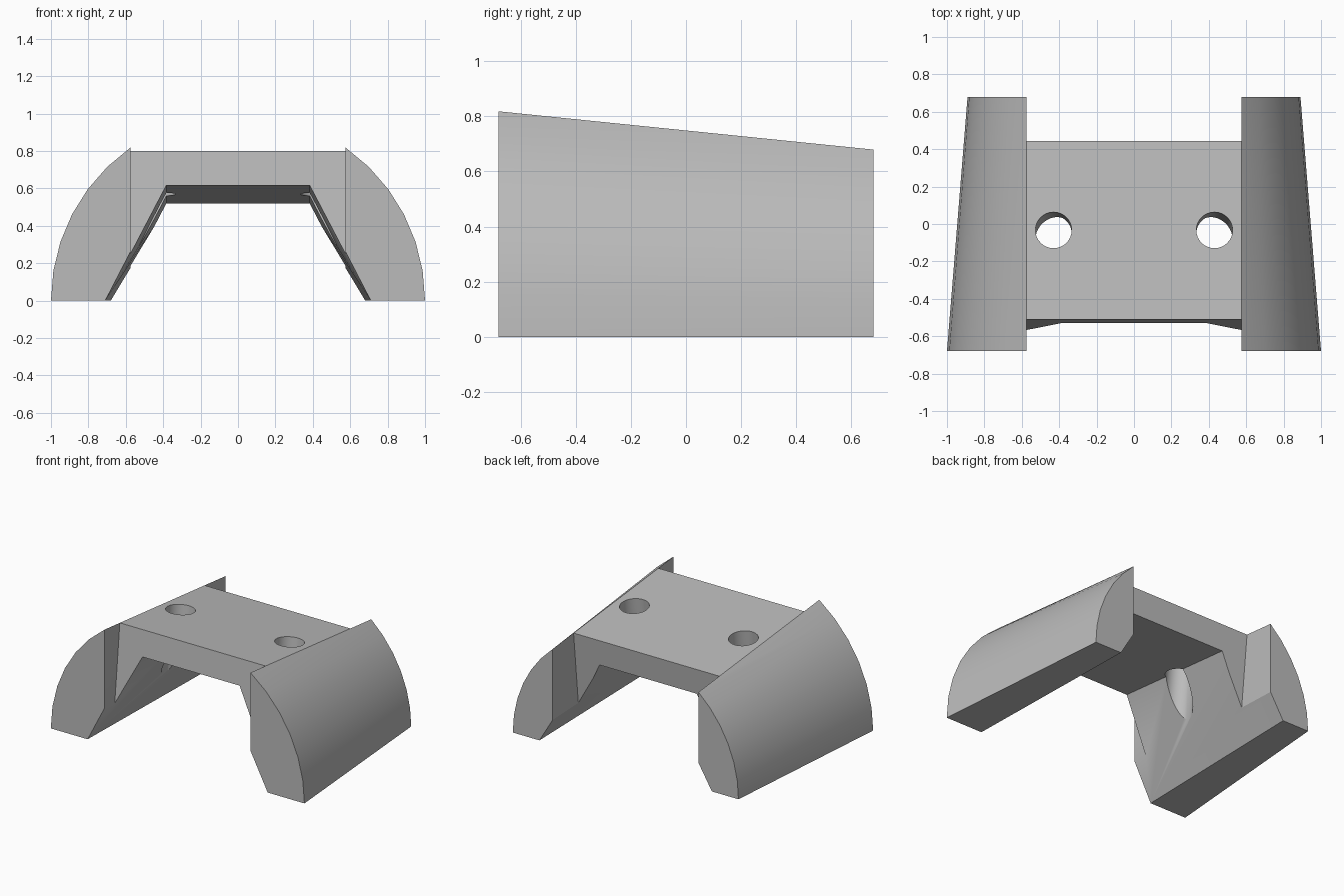
import bpy, bmesh
from math import cos, sin, acos, atan
from mathutils import Vector, Matrix

cube = bpy.data.objects.get("Cube")
if cube:
    bpy.data.objects.remove(cube, do_unlink=True)

HALF = 0.68        # half length along y
INNER = 0.575      # inner side of the two curved cheeks
SLOPE = 0.103      # fall of the deck towards the back

grey = bpy.data.materials.new("light_grey")
grey.use_nodes = True
colour = (0.5, 0.5, 0.5, 1)
grey.diffuse_color = colour
grey.node_tree.nodes["Principled BSDF"].inputs["Base Color"].default_value = colour


def make(name, bm):
    bmesh.ops.recalc_face_normals(bm, faces=bm.faces)
    mesh = bpy.data.meshes.new(name)
    bm.to_mesh(mesh)
    bm.free()
    obj = bpy.data.objects.new(name, mesh)
    bpy.context.collection.objects.link(obj)
    mesh.materials.append(grey)
    return obj


def loft(name, rings):
    """Join two matching rings of points and cap both ends."""
    bm = bmesh.new()
    a, b = [[bm.verts.new(p) for p in ring] for ring in rings]
    n = len(a)
    for i in range(n):
        j = (i + 1) % n
        bm.faces.new((a[i], a[j], b[j], b[i]))
    bm.faces.new(a)
    bm.faces.new(b)
    bmesh.ops.triangulate(bm, faces=bm.faces)
    return make(name, bm)


def section(y, radius, ceiling, foot):
    """Round-sided arch with a flat deck and a trapezoid tunnel."""
    end = acos(INNER / radius)
    arc = [(radius * cos(end * i / 6), radius * sin(end * i / 6)) for i in range(7)]
    right = [(0.383, ceiling), (foot, 0)] + arc
    left = [(-x, z) for x, z in reversed(right)]
    return [Vector((x, y, z)) for x, z in right + left]


def cut(body, cutter):
    mod = body.modifiers.new("cut", 'BOOLEAN')
    mod.operation = 'DIFFERENCE'
    mod.solver = 'EXACT'
    mod.object = cutter
    bpy.context.view_layer.objects.active = body
    bpy.ops.object.modifier_apply(modifier=mod.name)
    bpy.data.objects.remove(cutter, do_unlink=True)


# Tapered arch body
body = loft("arch_bracket", [section(-HALF, 1.0, 0.632, 0.71),
                             section(HALF, 0.89, 0.494, 0.68)])

# Front and back notches, square to the sloping deck
for deck_y, deck_z, outer in ((-0.51, 0.80, -1), (0.445, 0.704, 1)):
    def edge(z):
        return deck_y - SLOPE * (deck_z - z)
    rings = [[(x, edge(-0.2), -0.2), (x, edge(1.2), 1.2), (x, outer, 1.2), (x, outer, -0.2)]
             for x in (-INNER, INNER)]
    cut(body, loft("notch_cutter", rings))

# Two bolt holes through the deck
for side in (-1, 1):
    bm = bmesh.new()
    place = Matrix.Translation((side * 0.43, -0.033, 0.753)) @ Matrix.Rotation(-atan(SLOPE), 4, 'X')
    bmesh.ops.create_cone(bm, cap_ends=True, segments=32, radius1=0.097, radius2=0.097,
                          depth=1.6, matrix=place)
    cut(body, make("hole_cutter", bm))

# Smooth curved flanks, crisp edges elsewhere
bpy.ops.object.select_all(action='DESELECT')
body.select_set(True)
bpy.context.view_layer.objects.active = body
bpy.ops.object.shade_smooth_by_angle(angle=0.5)
